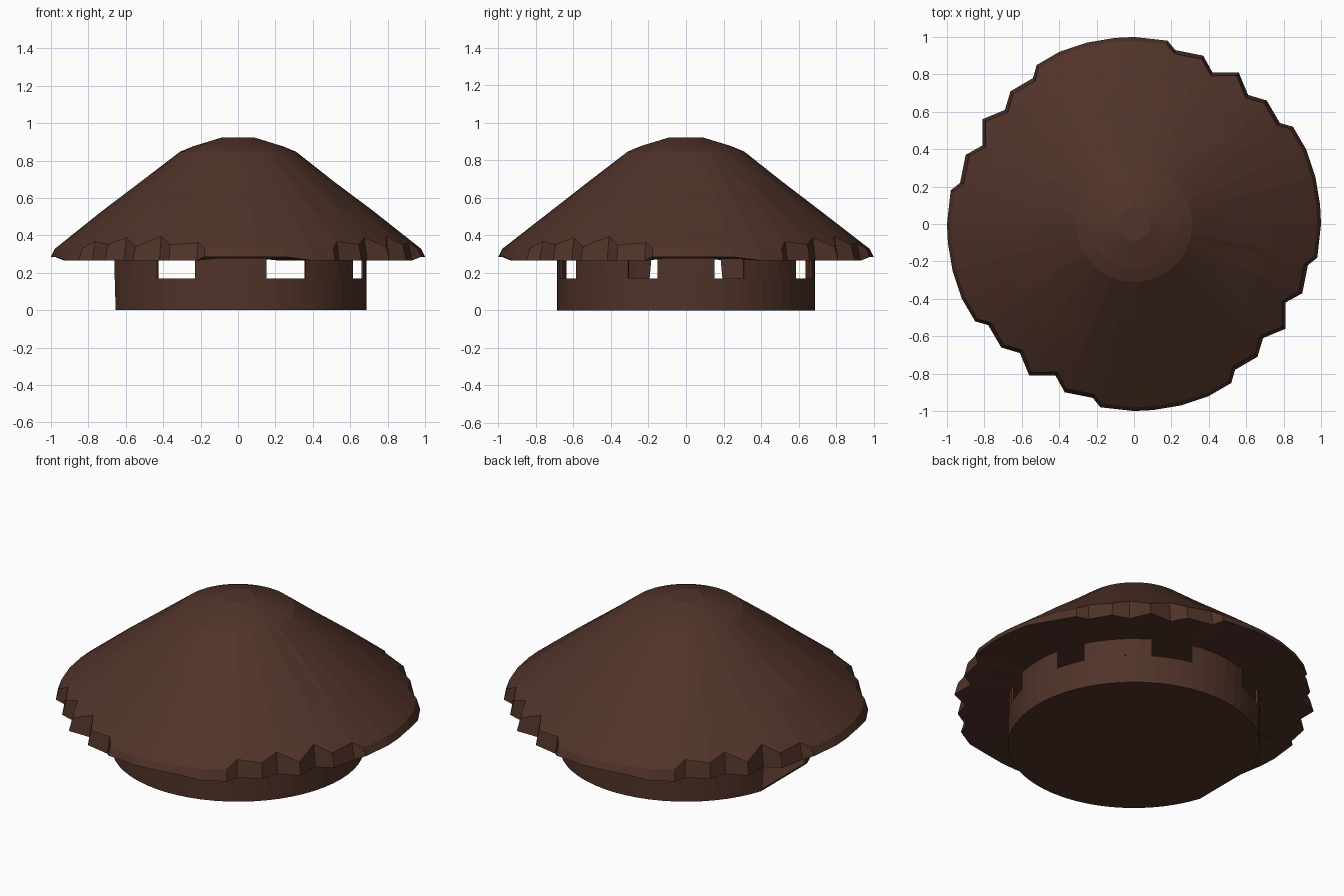
import bpy, bmesh, math, random

if "Cube" in bpy.data.objects:
    bpy.data.objects.remove(bpy.data.objects["Cube"])

random.seed(4)
brown = bpy.data.materials.new("dark brown")
brown.diffuse_color = (0.08, 0.033, 0.022, 1)
brown.use_nodes = True
brown.node_tree.nodes["Principled BSDF"].inputs["Base Color"].default_value = brown.diffuse_color


def finish(name, bm):
    bmesh.ops.recalc_face_normals(bm, faces=bm.faces)
    mesh = bpy.data.meshes.new(name)
    bm.to_mesh(mesh)
    bm.free()
    mesh.materials.append(brown)
    ob = bpy.data.objects.new(name, mesh)
    bpy.context.collection.objects.link(ob)
    return ob


# Thatch roof: stepped outline of one quarter, turned four times
quarter = [(0, 1), (.18, .98), (.22, .93), (.37, .90), (.42, .81), (.56, .81),
           (.61, .69), (.71, .66), (.78, .54), (.85, .52), (.92, .40), (.97, .25), (.995, .1)]
outline = []
for k in range(4):
    for i, (x, y) in enumerate(quarter):
        for _ in range(k):
            x, y = y, -x
        smooth_edge = i < 2 or i > 10
        outline.append((math.atan2(y, x), math.hypot(x, y), .285 if smooth_edge else .265))


def cone_z(r):
    return .34 + (.97 - r) * .765


bm = bmesh.new()


def ring(fn):
    return [bm.verts.new((r * math.cos(a), r * math.sin(a), z))
            for a, r, z in ((a,) + fn(R, bz) for a, R, bz in outline)]


def slope(r):
    def point(R, bz):
        q = r + random.uniform(-.015, .015)
        return q, cone_z(q) + random.uniform(-.004, .004)
    return point


rings = [ring(lambda R, bz: (.66, .275)),
         ring(lambda R, bz: (R, bz)),
         ring(lambda R, bz: (R - .02, cone_z(R - .02) - .005)),
         ring(slope(.72)), ring(slope(.52)),
         ring(lambda R, bz: (.31, .847)),
         ring(lambda R, bz: (.24, .876)),
         ring(lambda R, bz: (.09, .922))]
n = len(outline)
for lo, hi in zip(rings, rings[1:]):
    for i in range(n):
        j = (i + 1) % n
        bm.faces.new((lo[i], lo[j], hi[j], hi[i]))
bm.faces.new(rings[0])
bm.faces.new(rings[-1])
finish("thatch_roof", bm)

# Round wall: open doorway on the left, window notches up to the roof
RAD, THICK, TOP, SILL = .688, .012, .28, .17
DOOR_LOW, DOOR_HIGH = 162.0, 164.2
windows = [(12.7, 26.6), (58.3, 77.3), (109.6, 128.9)]
windows += [(-b, -a) for a, b in windows]


def polar(r, deg, z):
    a = math.radians(deg)
    return (r * math.cos(a), r * math.sin(a), z)


stops = {-DOOR_LOW, DOOR_LOW}
for w in windows:
    stops.update(w)
stops = sorted(stops)
bm = bmesh.new()


def block(a, b, z0, z1):
    """Curved wall piece; its ends at the doorway lean inwards."""
    def angle(d, z):
        if abs(d) == DOOR_LOW:
            return math.copysign(DOOR_LOW + (DOOR_HIGH - DOOR_LOW) * z / TOP, d)
        return d
    steps = max(1, round((b - a) / 6))
    cols = []
    for i in range(steps + 1):
        d = b if i == steps else a + (b - a) * i / steps
        cols.append([bm.verts.new(polar(r, angle(d, z), z))
                     for r, z in ((RAD, z0), (RAD, z1), (RAD - THICK, z1), (RAD - THICK, z0))])
    for c, d in zip(cols, cols[1:]):
        for i in range(4):
            j = (i + 1) % 4
            bm.faces.new((c[i], c[j], d[j], d[i]))
    bm.faces.new(cols[0])
    bm.faces.new(cols[-1])


block(-DOOR_LOW, DOOR_LOW, 0, SILL)
for a, b in zip(stops, stops[1:]):
    if (a, b) not in windows:
        block(a, b, SILL, TOP)
finish("round_wall", bm)

# Floor disc, cut straight across the doorway
bm = bmesh.new()
angles = [-DOOR_LOW + 2 * DOOR_LOW * i / 54 for i in range(55)]
low = [bm.verts.new(polar(RAD - .002, d, 0)) for d in angles]
high = [bm.verts.new(polar(RAD - .002, d, .01)) for d in angles]
bm.faces.new(low)
bm.faces.new(high)
for i in range(55):
    j = (i + 1) % 55
    bm.faces.new((low[i], low[j], high[j], high[i]))
finish("floor", bm)
